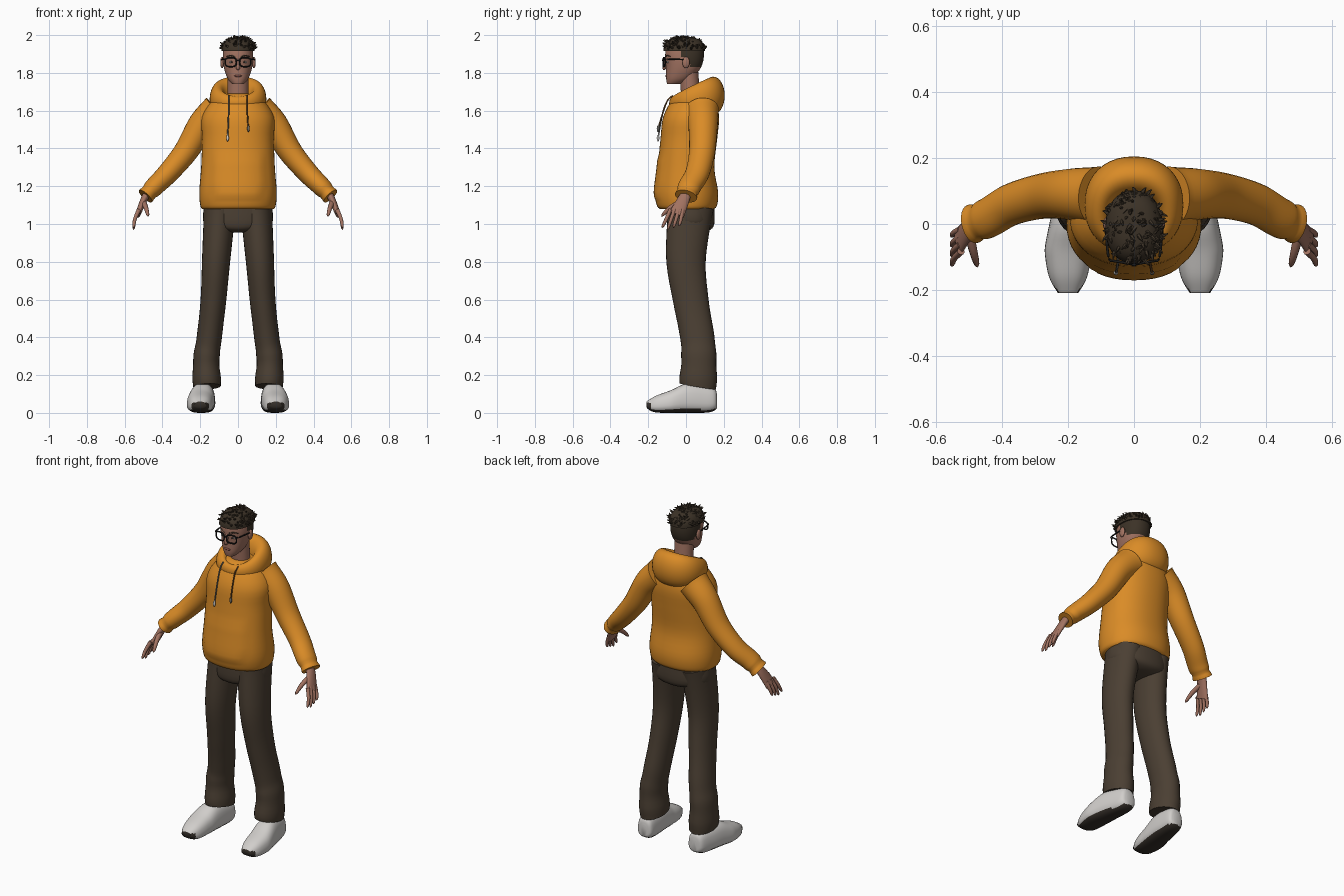
import bpy
import bmesh
import math
import random
from mathutils import Vector

random.seed(4)
cube = bpy.data.objects.get("Cube")
if cube:
    bpy.data.objects.remove(cube, do_unlink=True)


def material(name, red, green, blue):
    colour = (red, green, blue, 1)
    mat = bpy.data.materials.new(name)
    mat.use_nodes = True
    mat.diffuse_color = colour
    mat.node_tree.nodes["Principled BSDF"].inputs["Base Color"].default_value = colour
    return mat


SKIN = material("skin", .36, .17, .12)
HAIR = material("dark brown hair", .045, .032, .02)
ORANGE = material("orange cloth", .7, .26, .02)
TROUSER = material("brown trousers", .07, .05, .033)
WHITE = material("shoe white", .64, .62, .6)
SOLE = material("dark sole", .035, .028, .022)
BLACK = material("frame black", .01, .01, .01)
CORD = material("grey cord", .16, .15, .13)
BROWN = material("brown cord", .16, .07, .02)
LIP = material("lip", .27, .1, .08)


def smooth(rows, steps=4):
    """Catmull-Rom resampling of rows of numbers."""
    last = len(rows) - 1
    result = []
    for i in range(last):
        near = [rows[max(i - 1, 0)], rows[i], rows[i + 1], rows[min(i + 2, last)]]
        for j in range(steps):
            t = j / steps
            result.append([q + t / 2 * (r - p + t * (2 * p - 5 * q + 4 * r - s + t * (3 * (q - r) + s - p)))
                           for p, q, r, s in zip(*near)])
    return result + [list(rows[last])]


def skin(bm, rings, side=1):
    """Bridge rings of points and cap both ends."""
    loops = [[bm.verts.new((x * side, y, z)) for x, y, z in ring] for ring in rings]
    for lower, upper in zip(loops, loops[1:]):
        for i in range(len(lower)):
            bm.faces.new((lower[i - 1], lower[i], upper[i], upper[i - 1]))
    bm.faces.new(loops[0])
    bm.faces.new(loops[-1])


def unit_ring(count, power=2):
    """Points of a circle, or of a squarer superellipse."""
    for i in range(count):
        angle = math.tau * i / count
        yield tuple(math.copysign(abs(v) ** (2 / power), v) for v in (math.cos(angle), math.sin(angle)))


def outline(width, front, back, count):
    """Level outline given by its half width and its front and back."""
    for c, s in unit_ring(count, 2.2):
        yield width * c, (front + back) / 2 + (back - front) / 2 * s, s


def stack(bm, rows, count=36):
    """Loft of level outlines: height, half width, front, back."""
    skin(bm, [[(x, y, height) for x, y, s in outline(width, front, back, count)]
              for height, width, front, back in smooth(rows)])


def tube(bm, path, start, end, side=1, count=10, steps=4, swell=lambda t: 1):
    """Tapered loft along a path; start and end are pairs of radii, depth first."""
    points = [Vector(p) for p in smooth(path, steps)]
    last = len(points) - 1
    rings = []
    for i, point in enumerate(points):
        t = i / last
        along = (points[min(i + 1, last)] - points[max(i - 1, 0)]).normalized()
        guide = Vector((1, 0, 0)) if abs(along.y) > .9 else Vector((0, 1, 0))
        u = (guide - along * guide.dot(along)).normalized()
        v = along.cross(u)
        a, b = ((p + (q - p) * t) * swell(t) for p, q in zip(start, end))
        rings.append([point + u * c * a + v * s * b for c, s in unit_ring(count)])
    skin(bm, rings, side)


def rounded(t):
    return math.sqrt(max(1 - t ** 8, .05))


def sleeve_swell(t):
    return 1 - .12 * math.sin(math.pi * t) - .12 * math.exp(-(30 * (t - .91)) ** 2)


def leg_swell(t):
    return 1 - .18 * math.sin(math.pi * t) + .04 * t ** 4 * math.sin(36 * t)


def ball(bm, centre, radii):
    verts = bmesh.ops.create_uvsphere(bm, u_segments=16, v_segments=8, radius=1)["verts"]
    bmesh.ops.scale(bm, vec=radii, verts=verts)
    bmesh.ops.translate(bm, vec=centre, verts=verts)


def build(name, bm, mats, rule=None, angle=60):
    """Make the object; the rule picks a material from face centre and normal."""
    bmesh.ops.recalc_face_normals(bm, faces=bm.faces)
    for face in bm.faces:
        face.smooth = True
        if rule:
            face.material_index = int(rule(face.calc_center_median(), face.normal))
    for edge in bm.edges:
        edge.smooth = edge.calc_face_angle(0) < math.radians(angle)
    mesh = bpy.data.meshes.new(name)
    bm.to_mesh(mesh)
    bm.free()
    for mat in mats:
        mesh.materials.append(mat)
    bpy.context.collection.objects.link(bpy.data.objects.new(name, mesh))


# Hoodie body with hem and a slightly raised front pocket
bm = bmesh.new()
stack(bm, [(1.08, .19, -.14, .15), (1.1, .2, -.155, .165), (1.17, .205, -.165, .17), (1.3, .195, -.15, .15),
           (1.45, .19, -.135, .165), (1.57, .19, -.12, .175), (1.67, .12, -.065, .15), (1.69, .06, -.03, .1)], 48)
for vert in bm.verts:
    if vert.co.y < 0 and 1.14 < vert.co.z < 1.37 and abs(vert.co.x) < .13:
        vert.co.y -= .006
build("hoodie_body", bm, [ORANGE])

# Hood: an arc rolled from the outer base over the rim into the collar
bm = bmesh.new()
rings = []
for i in range(25):
    turn = -1.2 + i / 5
    c, s = math.cos(turn), math.sin(turn)
    front_z, back_z = 1.64 + .035 * s, 1.68 + .1 * s
    rings.append([(x, y, front_z + (back_z - front_z) * ((1 + r) / 2) ** .8)
                  for x, y, r in outline(.11 + .04 * c, -.064 - .025 * c, .145 + .06 * c, 40)])
skin(bm, rings)
build("hood", bm, [ORANGE])

for side, label in ((1, "left"), (-1, "right")):
    # Sleeve with gathered cuff
    bm = bmesh.new()
    tube(bm, [(.11, .085, 1.6), (.19, .09, 1.525), (.275, .085, 1.385), (.37, .06, 1.27), (.44, .02, 1.2),
              (.49, 0, 1.147)], (.09, .09), (.06, .046), side, 28, 6, sleeve_swell)
    build(label + "_sleeve", bm, [ORANGE])

    # Hand with four fingers and a thumb
    bm = bmesh.new()
    tube(bm, [(.475, .005, 1.17), (.5, -.015, 1.125), (.53, -.05, 1.05)], (.024, .022), (.042, .014), side, 20)
    for j in range(4):
        knuckle, tip = -.083 + .022 * j, -.127 + .03 * j
        tube(bm, [(.525, knuckle, 1.075), (.546, (knuckle + tip) / 2, 1.025), (.553, tip, .97 + .01 * abs(j - 1))],
             (.011, .012), (.008, .008), side, swell=rounded)
    tube(bm, [(.5, -.03, 1.115), (.487, -.085, 1.085), (.475, -.13, 1.04)],
         (.016, .016), (.009, .009), side, swell=rounded)
    build(label + "_hand", bm, [SKIN])

    # Trouser leg with soft folds and a hem that is lower at the back
    bm = bmesh.new()
    tube(bm, [(.095, .025, 1.09), (.115, 0, .82), (.13, .025, .6), (.152, .06, .4), (.168, .068, .28),
              (.164, .063, .14)], (.122, .086), (.1, .076), side, 28, 6, leg_swell)
    for vert in bm.verts:
        if vert.co.z < .15:
            vert.co.z -= .12 * (vert.co.y - .06)
    build(label + "_trouser_leg", bm, [TROUSER])

    # Shoe lofted from heel to toe (position, half width, top), dark underneath and at the toe tip
    bm = bmesh.new()
    rings = []
    for y, width, top in smooth([(.165, .02, .09), (.15, .046, .13), (.08, .058, .15), (0, .066, .155),
                                 (-.08, .07, .12), (-.16, .057, .09), (-.21, .03, .06)], 5):
        centre = .2 - .13 * max(0, y + .08)
        low = .03 * (abs(y + .02) / .19) ** 8
        rings.append([(centre + width * c * (1 - .12 * s), y, low + (top - low) * (1 + s) / 2)
                      for c, s in unit_ring(28, 2.6)])
    skin(bm, rings, side)
    build(label + "_shoe", bm, [WHITE, SOLE], lambda c, n: n.z < -.6 or (c.y < -.185 and c.z < .055))

    # Hanging drawstring with a tip
    bm = bmesh.new()
    tip = 1.48 + .025 * side
    tube(bm, [(.05, -.07, 1.68), (.05, -.1, 1.65), (.05, -.125, 1.58), (.055, -.148, tip)],
         (.004, .004), (.004, .004), side)
    ball(bm, (.055 * side, -.148, tip), (.007, .007, .018))
    build(label + "_drawstring", bm, [BROWN, CORD] if side > 0 else [CORD, WHITE], lambda c, n: c.z < tip + .015)

# Hips join the two legs
bm = bmesh.new()
stack(bm, [(1.1, .18, -.1, .15), (1, .18, -.1, .15), (.965, .1, -.08, .12), (.955, .04, -.03, .06)])
build("trouser_hips", bm, [TROUSER])

# Head, neck, ears and nose; short hair follows a sloping hairline
bm = bmesh.new()
stack(bm, [(1.74, .03, -.1, -.03), (1.77, .055, -.105, .03), (1.83, .075, -.105, .08), (1.9, .08, -.11, .095),
           (1.96, .065, -.09, .08), (1.98, .02, -.03, .03)], 40)
tube(bm, [(0, .03, 1.61), (0, .015, 1.8)], (.05, .055), (.05, .055), count=24)
for s in (1, -1):
    ball(bm, (s * .084, 0, 1.855), (.01, .02, .03))
tube(bm, [(0, -.1, 1.88), (0, -.112, 1.85), (0, -.117, 1.815)], (.008, .008), (.012, .015), swell=rounded)
build("head", bm, [SKIN, HAIR], lambda c, n: abs(c.x) < .083 and c.z > max(
    1.825, min(1.92, 1.864 - 1.4 * c.y)))

# Hair cap covered with short pointed locks
bm = bmesh.new()
dome = []
for i in range(7):
    size = math.cos(i / 4) ** .6
    dome.append((1.915 + .072 * math.sin(i / 4), .087 * size, -.12 * size, .102 * size))
stack(bm, dome)
for i in range(170):
    around, rise = random.uniform(0, math.tau), random.uniform(.03, 1)
    flat = math.sqrt(1 - rise * rise)
    out = Vector((math.cos(around) * flat, math.sin(around) * flat, rise))
    root = Vector((out.x * .08, out.y * .105 - .008, 1.925 + out.z * .056))
    sweep = Vector((random.uniform(-.7, .7), random.uniform(-1, .5), random.uniform(-.1, .5)))
    tip = root + out * .011 + sweep * .024
    tip.z = min(tip.z, 2)
    tube(bm, [root, root + out * .009 + sweep * .011, tip], (.009, .009), (.001, .001), count=5, steps=2)
build("hair", bm, [HAIR], angle=40)

# Eyes, eyebrows and mouth
for name, mat, y, width in (("eye_whites", WHITE, -.095, .013), ("irises", SOLE, -.099, .006)):
    bm = bmesh.new()
    for s in (1, -1):
        ball(bm, (s * .034, y, 1.857), (width, .007, .006))
    build(name, bm, [mat])
bm = bmesh.new()
for s in (1, -1):
    tube(bm, [(.014, -.107, 1.884), (.038, -.1, 1.892), (.06, -.083, 1.886)], (.004, .005), (.003, .002), s)
build("eyebrows", bm, [HAIR])
bm = bmesh.new()
ball(bm, (0, -.103, 1.784), (.021, .007, .006))
build("lips", bm, [LIP])

# Glasses: rounded rims, temples and bridge
bm = bmesh.new()
wire = (.004, .004)
for s in (1, -1):
    rim = [(.038 + .03 * c, -.116 + .005 * c, 1.857 + .024 * d) for c, d in unit_ring(20, 3)]
    tube(bm, rim + rim[:1], wire, wire, s, steps=1)
    tube(bm, [(.066, -.112, 1.872), (.078, -.098, 1.873), (.087, 0, 1.87)], wire, wire, s)
tube(bm, [(-.01, -.121, 1.863), (0, -.124, 1.867), (.01, -.121, 1.863)], wire, wire)
build("glasses", bm, [BLACK])
